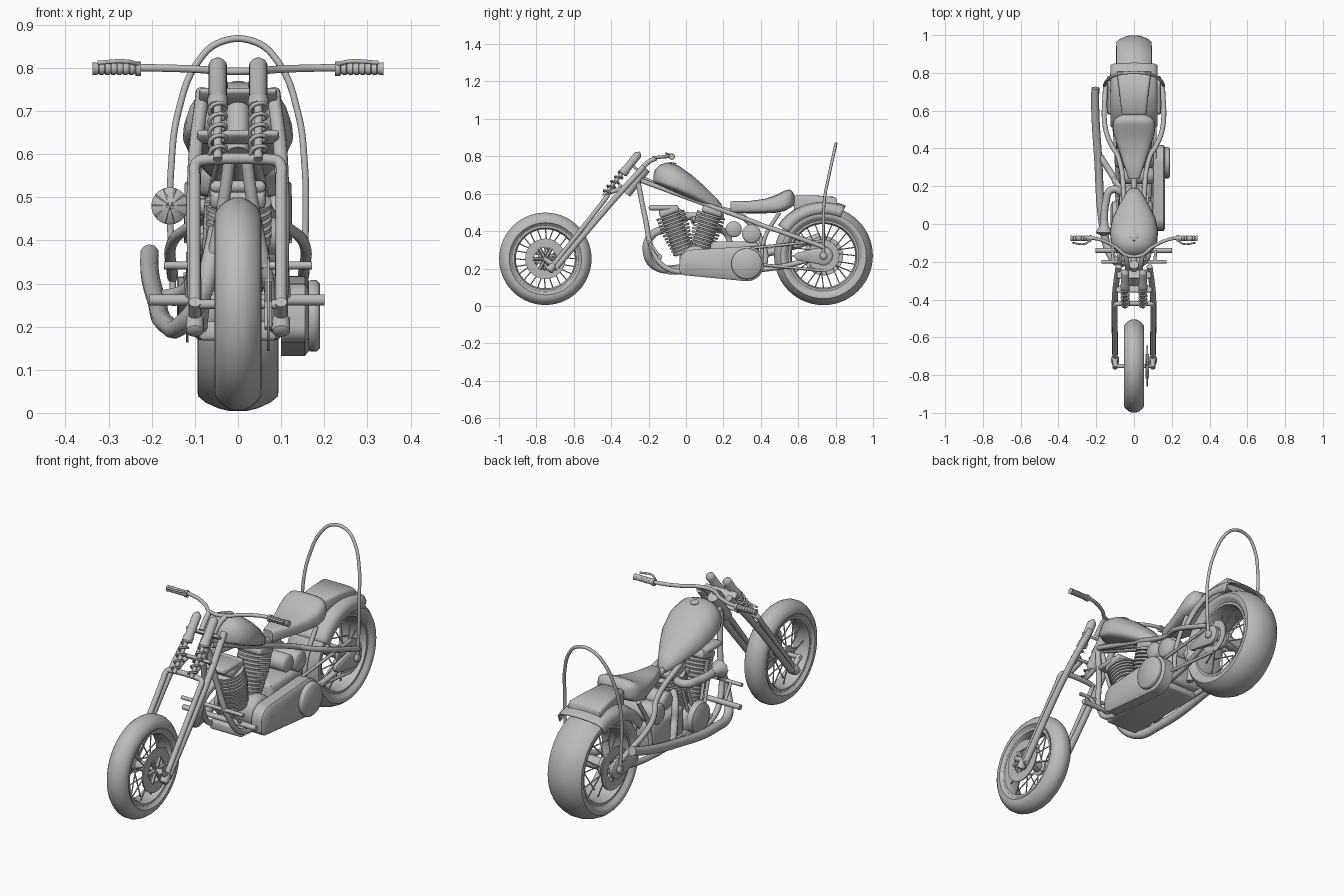
import bpy, bmesh, math
from mathutils import Vector, Matrix

old = bpy.data.objects.get("Cube")
if old:
    bpy.data.objects.remove(old)

metal = bpy.data.materials.new("grey")
metal.use_nodes = True
metal.diffuse_color = (0.5, 0.5, 0.5, 1)
metal.node_tree.nodes["Principled BSDF"].inputs["Base Color"].default_value = (0.5, 0.5, 0.5, 1)
made = []


def finish(name, bm):
    bmesh.ops.recalc_face_normals(bm, faces=bm.faces)
    mesh = bpy.data.meshes.new(name)
    bm.to_mesh(mesh)
    bm.free()
    mesh.materials.append(metal)
    ob = bpy.data.objects.new(name, mesh)
    bpy.context.scene.collection.objects.link(ob)
    made.append(ob)
    return ob


def tube(name, pts, r, smooth=True):
    # round tube along a path
    cu = bpy.data.curves.new(name, "CURVE")
    cu.dimensions = "3D"
    cu.bevel_depth, cu.bevel_resolution = r, 3
    cu.resolution_u, cu.use_fill_caps = 8, True
    sp = cu.splines.new("BEZIER")
    sp.bezier_points.add(len(pts) - 1)
    for bp, p in zip(sp.bezier_points, pts):
        bp.co = p
        bp.handle_left_type = bp.handle_right_type = "AUTO" if smooth else "VECTOR"
    path = bpy.data.objects.new(name + "_path", cu)
    mesh = bpy.data.meshes.new_from_object(path)
    bpy.data.objects.remove(path)
    bm = bmesh.new()
    bm.from_mesh(mesh)
    bpy.data.meshes.remove(mesh)
    bmesh.ops.remove_doubles(bm, verts=bm.verts, dist=0.0001)
    return finish(name, bm)


def flip(pts):
    return [(-x, y, z) for x, y, z in pts]


def pair(name, pts, r, smooth=True):
    tube(name + "_left", pts, r, smooth)
    tube(name + "_right", flip(pts), r, smooth)


def hoop(name, half, r):
    # half path on the +x side, mirrored into one tube
    tube(name, half + flip(half)[::-1], r)


def lathe(name, prof, origin=(0, 0, 0), axis=(1, 0, 0), n=32, closed=False):
    # profile of (distance along axis, radius) turned round the axis
    bm = bmesh.new()
    rot = Vector(axis).to_track_quat("Z", "Y").to_matrix()
    rings = []
    for t, r in prof:
        rings.append([bm.verts.new(Vector(origin) + rot @ Vector(
            (r * math.cos(math.tau * i / n), r * math.sin(math.tau * i / n), t))) for i in range(n)])
    loops = list(zip(rings, rings[1:] + rings[:1])) if closed else list(zip(rings, rings[1:]))
    for a, b in loops:
        for i in range(n):
            bm.faces.new((a[i], a[i - 1], b[i - 1], b[i]))
    if not closed:
        bm.faces.new(rings[0])
        bm.faces.new(rings[-1])
    return finish(name, bm)


def disc(name, x0, x1, y, z, r, b=0.005):
    return lathe(name, [(x0, r - b), (x0 + b, r), (x1 - b, r), (x1, r - b)], (0, y, z))


def rods(name, ends, r, n=6):
    bm = bmesh.new()
    for a, b in ends:
        a, b = Vector(a), Vector(b)
        m = Matrix.Translation((a + b) / 2) @ (b - a).to_track_quat("Z", "Y").to_matrix().to_4x4()
        bmesh.ops.create_cone(bm, cap_ends=True, segments=n, radius1=r, radius2=r,
                              depth=(b - a).length, matrix=m)
    return finish(name, bm)


def box(name, loc, size, tilt=0, bevel=0.006):
    bm = bmesh.new()
    m = Matrix.Translation(loc) @ Matrix.Rotation(tilt, 4, "X") @ Matrix.Diagonal((*size, 1))
    bmesh.ops.create_cube(bm, size=1, matrix=m)
    bmesh.ops.bevel(bm, geom=bm.edges[:], offset=bevel, segments=2, affect="EDGES", profile=0.5)
    return finish(name, bm)


def hull(name, circles, layers):
    # cover stretched round (y, z, radius) circles, in layers of (x, inset)
    bm = bmesh.new()
    for cy, cz, r in circles:
        for x, d in layers:
            for i in range(32):
                a = math.tau * i / 32
                bm.verts.new((x, cy + (r - d) * math.cos(a), cz + (r - d) * math.sin(a)))
    res = bmesh.ops.convex_hull(bm, input=bm.verts[:])
    inside = {v for v in res["geom_interior"] + res["geom_unused"] if isinstance(v, bmesh.types.BMVert)}
    bmesh.ops.delete(bm, geom=list(inside), context="VERTS")
    return finish(name, bm)


def loft(name, secs, e=2.0, n=28):
    # sections of (y, bottom z, widest z, top z, half width)
    bm = bmesh.new()
    rings = []
    for y, zb, zm, zt, hw in secs:
        ring = []
        for i in range(n):
            c, s = math.cos(math.tau * i / n), math.sin(math.tau * i / n)
            h = zt - zm if s > 0 else zm - zb
            ring.append(bm.verts.new((hw * math.copysign(abs(c) ** (2 / e), c), y,
                                      zm + h * math.copysign(abs(s) ** (2 / e), s))))
        rings.append(ring)
    for a, b in zip(rings, rings[1:]):
        for i in range(n):
            bm.faces.new((a[i], a[i - 1], b[i - 1], b[i]))
    bm.faces.new(rings[0])
    bm.faces.new(rings[-1])
    return finish(name, bm)


# wheels: tyre, rim, hub, laced spokes
def wheel(name, y, z, R, hw, rim, hub, count):
    half = [(hw * 0.75, rim), (hw * 0.95, rim + 0.02), (hw, R - 0.055), (hw * 0.99, R - 0.036),
            (hw * 0.8, R - 0.021), (hw * 0.5, R - 0.008), (hw * 0.2, R - 0.001)]
    lathe(name + "_tyre", half + [(-x, r) for x, r in half[::-1]], (0, y, z), n=56, closed=True)
    lathe(name + "_rim", [(-hw * 0.8, rim + 0.012), (-hw * 0.8, rim - 0.006), (-hw * 0.5, rim - 0.014),
                          (hw * 0.5, rim - 0.014), (hw * 0.8, rim - 0.006), (hw * 0.8, rim + 0.012)],
          (0, y, z), n=48, closed=True)
    w = hw * 0.8
    lathe(name + "_hub", [(-w, 0.02), (-w, hub), (-w * 0.8, hub), (-w * 0.7, hub * 0.6),
                          (w * 0.7, hub * 0.6), (w * 0.8, hub), (w, hub), (w, 0.02)], (0, y, z))
    ends = []
    for i in range(count):
        a = math.tau * i / count
        b = a + (0.35 if i % 4 < 2 else -0.35)
        x = w * 0.9 * (1 if i % 2 else -1)
        ends.append(((x, y + hub * 0.9 * math.cos(b), z + hub * 0.9 * math.sin(b)),
                     (x * 0.35, y + (rim - 0.01) * math.cos(a), z + (rim - 0.01) * math.sin(a))))
    rods(name + "_spokes", ends, 0.0032, 5)


def brake(name, x, y, z, r):
    lathe(name, [(x - 0.003, r), (x + 0.003, r), (x + 0.003, r * 0.55), (x - 0.003, r * 0.55)],
          (0, y, z), closed=True)
    rods(name + "_carrier", [((x, y, z), (x, y + r * 0.6 * math.cos(k * math.tau / 6),
                              z + r * 0.6 * math.sin(k * math.tau / 6))) for k in range(6)], 0.01)


FY, FZ, RY, RZ = -0.752, 0.252, 0.735, 0.268
wheel("front_wheel", FY, FZ, 0.248, 0.054, 0.172, 0.04, 24)
wheel("rear_wheel", RY, RZ, 0.265, 0.094, 0.184, 0.05, 24)
brake("front_brake_disc", 0.07, FY, FZ, 0.108)
brake("rear_brake_disc", -0.118, RY, RZ, 0.105)
lathe("rear_sprocket", [(0.108, 0.085), (0.114, 0.085), (0.114, 0.05), (0.108, 0.05)],
      (0, RY, RZ), n=24, closed=True)
rods("front_axle", [((-0.11, FY, FZ), (0.11, FY, FZ))], 0.011, 12)
rods("rear_axle", [((-0.155, RY, RZ), (0.155, RY, RZ))], 0.016, 12)

# front fork
hoop("fork_front_legs", [(0.1, -0.72, 0.205), (0.1, -0.58, 0.383), (0.1, -0.45, 0.548), (0.1, -0.432, 0.572),
                         (0.093, -0.424, 0.583), (0.078, -0.422, 0.587)], 0.013)
pair("fork_rear_leg", [(0.1, -0.69, 0.21), (0.1, -0.37, 0.585), (0.082, -0.225, 0.745)], 0.016)
for s, side in ((1, "left"), (-1, "right")):
    x = s * 0.047
    rods("fork_rocker_" + side, [((s * 0.1, -0.685, 0.2), (s * 0.1, FY - 0.01, FZ + 0.005))], 0.014, 10)
    lathe("fork_foot_" + side, [(0, 0.014), (0.006, 0.021), (0.04, 0.021), (0.05, 0.013)],
          (s * 0.1, -0.735, 0.185), (0, 0.47, 0.6), 16)
    base, top = Vector((x, -0.43, 0.6)), Vector((x, -0.33, 0.725))
    q = (top - base).to_track_quat("Z", "Y")
    coil = []
    for i in range(41):
        a = i * math.tau / 8
        coil.append(base.lerp(top, i / 40) + q @ Vector((0.019 * math.cos(a), 0.019 * math.sin(a), 0)))
    tube("spring_" + side, coil, 0.0048)
    rods("spring_rod_" + side, [(base - (top - base) * 0.1, top)], 0.01, 12)
    lathe("spring_cap_" + side, [(0, 0.016), (0.004, 0.024), (0.03, 0.024), (0.034, 0.021), (0.132, 0.021),
                                 (0.138, 0.017), (0.15, 0.004)], (x, -0.34, 0.705), (0, 0.6, 0.75), 20)
tilt = -math.atan2(0.47, 0.6)
box("upper_clamp", (0, -0.265, 0.733), (0.18, 0.055, 0.014), tilt)
box("lower_clamp", (0, -0.345, 0.64), (0.19, 0.04, 0.016), tilt)
rods("neck", [((0, -0.32, 0.6), (0, -0.215, 0.735))], 0.027, 20)
rods("clamp_studs", [((x, -0.43, 0.6), (x, -0.34, 0.63)) for x in (-0.047, 0.047)], 0.012, 12)

# handlebar, grips and levers
pair("riser", [(0.035, -0.24, 0.73), (0.038, -0.2, 0.77), (0.045, -0.16, 0.79)], 0.013)
hoop("handlebar", [(0.33, -0.075, 0.8), (0.2, -0.078, 0.8), (0.1, -0.12, 0.797), (0.04, -0.165, 0.793)], 0.009)
for s, side in ((1, "left"), (-1, "right")):
    ribs = [(0, 0.017), (0.012, 0.017)]
    for i in range(7):
        ribs += [(0.014 + i * 0.014, 0.012), (0.02 + i * 0.014, 0.0145), (0.026 + i * 0.014, 0.0145)]
    lathe("grip_" + side, ribs + [(0.112, 0.016)], (s * 0.225, -0.076, 0.798), (s, 0, 0), 16)
    tube("lever_" + side, [(s * 0.23, -0.085, 0.808), (s * 0.26, -0.105, 0.815), (s * 0.325, -0.1, 0.812)], 0.005)

# frame
pair("down_tube", [(0.012, -0.255, 0.655), (0.035, -0.22, 0.48), (0.075, -0.17, 0.28), (0.085, -0.1, 0.2),
                   (0.085, 0.1, 0.19), (0.095, 0.45, 0.2), (0.13, RY, RZ)], 0.014)
pair("upper_tube", [(0.02, -0.24, 0.67), (0.05, 0.1, 0.545), (0.085, 0.36, 0.45), (0.115, 0.41, 0.43),
                    (0.15, 0.5, 0.4), (0.152, RY, 0.315)], 0.013)
tube("backbone", [(0, -0.24, 0.68), (0, 0.18, 0.52), (0, 0.3, 0.48), (0, 0.42, 0.3), (0, 0.42, 0.2)], 0.016)
pair("seat_stay", [(0.085, 0.5, 0.5), (0.085, 0.42, 0.36), (0.085, 0.4, 0.21)], 0.011)
for s, side in ((1, "left"), (-1, "right")):
    hull("axle_plate_" + side, [(RY, RZ, 0.048), (0.6, 0.265, 0.02)],
         [(s * 0.122, 0), (s * 0.138, 0), (s * 0.142, 0.005)])
    disc("axle_nut_" + side, *sorted((s * 0.14, s * 0.158)), RY, RZ, 0.02)
rods("footpegs", [((-0.205, -0.14, 0.262), (0.2, -0.14, 0.262))], 0.013, 14)
rods("control_bar", [((-0.172, -0.2, 0.342), (0.172, -0.2, 0.342))], 0.009, 12)
pair("control_link", [(0.11, -0.2, 0.342), (0.115, -0.14, 0.262)], 0.008, False)

# tank, seat, pad
loft("tank", [(-0.175, 0.665, 0.68, 0.70, 0.02), (-0.165, 0.655, 0.675, 0.73, 0.065),
              (-0.14, 0.643, 0.668, 0.755, 0.1), (-0.1, 0.625, 0.655, 0.768, 0.122),
              (-0.04, 0.598, 0.638, 0.75, 0.128), (0.03, 0.567, 0.61, 0.7, 0.114),
              (0.1, 0.537, 0.575, 0.64, 0.08), (0.16, 0.512, 0.54, 0.58, 0.045),
              (0.19, 0.503, 0.523, 0.545, 0.022)], 2.3)
lathe("fuel_cap", [(0, 0.02), (0.004, 0.02), (0.007, 0.015)], (0, -0.07, 0.76), (0, 0.2, 1), 20)
loft("seat", [(0.238, 0.502, 0.53, 0.557, 0.025), (0.248, 0.498, 0.53, 0.562, 0.033),
              (0.33, 0.495, 0.53, 0.56, 0.06), (0.42, 0.495, 0.53, 0.572, 0.09),
              (0.48, 0.498, 0.535, 0.592, 0.109), (0.525, 0.507, 0.55, 0.615, 0.113),
              (0.55, 0.52, 0.56, 0.623, 0.106), (0.567, 0.53, 0.565, 0.615, 0.09),
              (0.58, 0.54, 0.57, 0.59, 0.06)], 3.5)
loft("rear_pad", [(0.578, 0.51, 0.55, 0.582, 0.06), (0.586, 0.51, 0.55, 0.59, 0.066),
                  (0.7, 0.51, 0.55, 0.59, 0.078), (0.795, 0.51, 0.54, 0.583, 0.09),
                  (0.808, 0.51, 0.53, 0.57, 0.09)], 7)

# rear fender
bm = bmesh.new()
across = [(-0.122, 0.225), (-0.121, 0.262), (-0.105, 0.278), (-0.06, 0.287), (0, 0.29),
          (0.06, 0.287), (0.105, 0.278), (0.121, 0.262), (0.122, 0.225)]
rows = []
for k in range(21):
    a = math.radians(66 + k * 4)
    rows.append([bm.verts.new((x, RY + r * math.cos(a), RZ + r * math.sin(a))) for x, r in across])
for a, b in zip(rows, rows[1:]):
    for i in range(len(across) - 1):
        bm.faces.new((a[i], a[i + 1], b[i + 1], b[i]))
fender = finish("rear_fender", bm)
solid = fender.modifiers.new("thickness", "SOLIDIFY")
solid.thickness, solid.offset = 0.006, 0
hoop("backrest_hoop", [(0.15, RY, RZ), (0.157, RY, 0.45), (0.155, 0.74, 0.57), (0.138, 0.765, 0.7),
                       (0.092, 0.79, 0.815), (0.04, 0.8, 0.86)], 0.008)

# engine: finned cylinders leaning in a V, rocker boxes, cases
for name, base, top in (("front", (0, -0.01, 0.28), (0, -0.085, 0.49)), ("rear", (0, 0.07, 0.28), (0, 0.135, 0.49))):
    base, top = Vector(base), Vector(top)
    axis = top - base
    step = axis.length / 12
    prof = []
    for i in range(12):
        r = 0.058 + 0.02 * min(i / 7, 1)
        prof += [(i * step, 0.052), (i * step + step * 0.3, 0.052), (i * step + step * 0.35, r), (i * step + step * 0.95, r)]
    lathe(name + "_cylinder", prof, base, axis, 28)
    lean = math.atan2(-axis.y, axis.z)
    box(name + "_rocker_box", top + axis.normalized() * 0.018, (0.13, 0.11, 0.04), lean, 0.012)
    rods(name + "_pushrods", [((-0.08, base.y + d, 0.27), (-0.07, top.y + d, 0.49)) for d in (-0.018, 0.018)], 0.008, 10)
disc("crankcase", -0.095, 0.1, 0.05, 0.245, 0.077, 0.015)
lathe("cam_cover", [(0.09, 0.08), (0.115, 0.072), (0.125, 0.05)], (0, 0.045, 0.255), (-1, 0, 0))
box("gearbox", (0.005, 0.26, 0.27), (0.18, 0.26, 0.15), 0, 0.02)
box("engine_sump", (0, 0.13, 0.19), (0.18, 0.46, 0.045), 0, 0.01)
disc("oil_tank", -0.1, 0.105, 0.35, 0.385, 0.05, 0.008)
disc("generator", -0.08, 0.105, 0.255, 0.41, 0.043, 0.008)
box("coil_box", (0, -0.13, 0.525), (0.13, 0.14, 0.028), 0, 0.012)

# primary cover on the left
hull("primary_cover", [(0.03, 0.235, 0.065), (0.0, 0.2, 0.037), (0.325, 0.225, 0.093)],
     [(0.1, 0), (0.155, 0), (0.165, 0.012)])
disc("clutch_dome", 0.16, 0.19, 0.325, 0.225, 0.083, 0.008)
rods("drive_chain", [((0.111, 0.33, RZ + dz * 0.5), (0.111, RY, RZ + dz)) for dz in (-0.08, 0.08)], 0.008, 8)

# intake horn and exhaust on the right
tube("intake_pipe", [(-0.02, 0.03, 0.46), (-0.06, 0.16, 0.475), (-0.12, 0.18, 0.48), (-0.15, 0.11, 0.48), (-0.158, 0, 0.48)], 0.02)
lathe("intake_horn", [(0, 0.02), (0.03, 0.024), (0.055, 0.041), (0.065, 0.043), (0.069, 0.038), (0.08, 0.012)],
      (-0.158, 0.02, 0.48), (0, -1, 0), 24)
rods("horn_ribs", [((-0.158, -0.061, 0.48), (-0.158 + 0.041 * math.cos(k * math.tau / 10), -0.048,
                   0.48 + 0.041 * math.sin(k * math.tau / 10))) for k in range(10)], 0.003, 5)
tube("exhaust", [(-0.05, -0.1, 0.42), (-0.06, -0.19, 0.37), (-0.085, -0.205, 0.27), (-0.13, -0.15, 0.205),
                 (-0.165, 0, 0.205), (-0.19, 0.35, 0.265), (-0.205, 0.6, 0.33), (-0.205, 0.72, 0.37)], 0.022)
tube("rear_header", [(-0.05, 0.17, 0.42), (-0.095, 0.22, 0.38), (-0.11, 0.25, 0.3), (-0.18, 0.36, 0.265)], 0.017)

# smooth shading with sharp edges kept
bpy.ops.object.select_all(action="DESELECT")
for ob in made:
    ob.select_set(True)
bpy.context.view_layer.objects.active = made[0]
bpy.ops.object.shade_smooth_by_angle(angle=math.radians(46))
